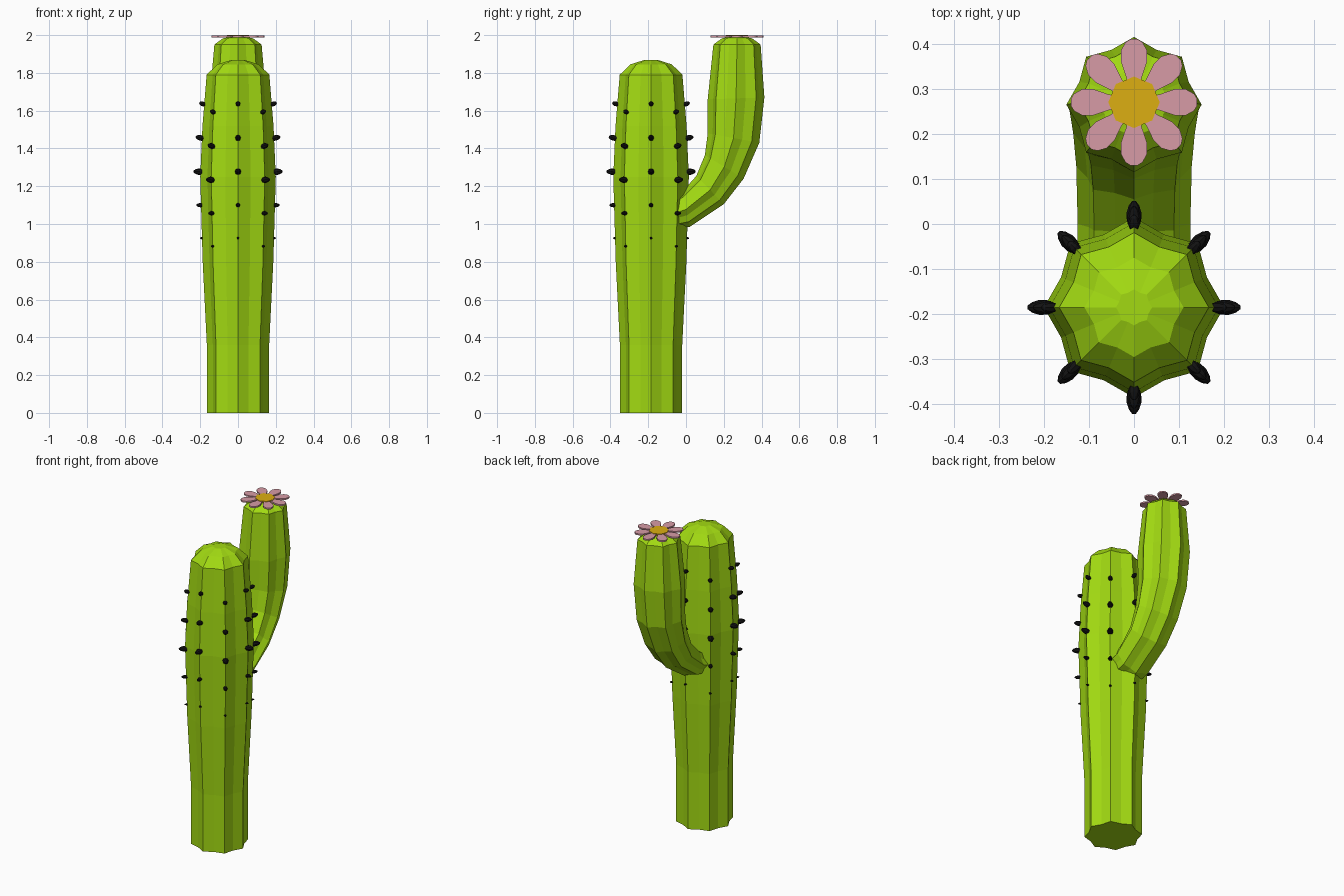
import bpy
import math
from mathutils import Vector, Matrix

if "Cube" in bpy.data.objects:
    bpy.data.objects.remove(bpy.data.objects["Cube"])

TRUNK_Y, FLOWER_Y = -0.185, 0.27
VALLEY = 0.875  # valley radius relative to the ridge radius


def material(name, color):
    mat = bpy.data.materials.new(name)
    mat.diffuse_color = (*color, 1)
    mat.use_nodes = True
    mat.node_tree.nodes["Principled BSDF"].inputs["Base Color"].default_value = mat.diffuse_color
    return mat


green = material("green", (0.36, 0.70, 0.006))
black = material("black", (0.006, 0.006, 0.006))
pink = material("pink", (0.68, 0.33, 0.38))
yellow = material("yellow", (0.72, 0.43, 0.006))


def make_object(name, verts, faces, mat):
    mesh = bpy.data.meshes.new(name)
    mesh.from_pydata(verts, [], faces)
    mesh.materials.append(mat)
    obj = bpy.data.objects.new(name, mesh)
    bpy.context.collection.objects.link(obj)
    return obj


def loft(rings):
    """Join equal-sized rings into a closed tube with flat ends."""
    n = len(rings[0])
    verts = [v for ring in rings for v in ring]
    faces = [tuple(reversed(range(n)))]
    for k in range(len(rings) - 1):
        for i in range(n):
            j = (i + 1) % n
            faces.append((k * n + i, k * n + j, (k + 1) * n + j, (k + 1) * n + i))
    faces.append(tuple(range((len(rings) - 1) * n, len(rings) * n)))
    return verts, faces


def ribbed_ring(center, half_width, half_depth, valley=VALLEY):
    """Eight-ribbed section; half_depth is the vector to the back ridge."""
    ring = []
    for i in range(16):
        a = math.tau * i / 16
        s = valley if i % 2 else 1
        ring.append(Vector(center) + s * (math.cos(a) * Vector((half_width, 0, 0))
                                          + math.sin(a) * Vector(half_depth)))
    return ring


# Trunk: height and ridge radius
trunk = [(0, .165), (.36, .165), (.80, .187), (1.25, .20), (1.52, .188),
         (1.79, .166), (1.845, .11), (1.867, .04)]
make_object("trunk", *loft([ribbed_ring((0, TRUNK_Y, z), r, (0, r, 0))
                            for z, r in trunk]), green)

# Arm: outer ridge (y, z), inner ridge (y, z), half width
arm = [((-.04, .975), (-.05, 1.15), .125),
       ((.02, .985), (-.02, 1.17), .125),
       ((.20, 1.105), (.055, 1.255), .128),
       ((.305, 1.24), (.10, 1.365), .135),
       ((.388, 1.43), (.115, 1.48), .143),
       ((.415, 1.67), (.115, 1.66), .15),
       ((.395, 1.95), (.145, 1.95), .125),
       ((.35, 1.983), (.19, 1.983), .08),
       ((.30, 1.992), (.24, 1.992), .03)]
rings = []
for outer, inner, w in arm:
    o, i = Vector((0, *outer)), Vector((0, *inner))
    rings.append(ribbed_ring((o + i) / 2, w, (o - i) / 2))
make_object("arm", *loft(rings), green)

# Spines: height, tip radius, thickness scale, upward tilt in degrees
rows = [(1.63, .207, .75, 20), (1.45, .225, .9, 12), (1.275, .236, 1, 3),
        (1.10, .221, .7, 0), (.925, .202, .4, 0)]
spine_profile = [(0, .009), (.3, .015), (.6, .016), (.85, .011), (1, .004)]
verts, faces = [], []
for z, tip, s, tilt in rows:
    base = .17
    for k in range(8):
        height = z - (.043 if k % 2 else 0)
        place = (Matrix.Translation((0, TRUNK_Y, height))
                 @ Matrix.Rotation(math.tau * k / 8, 4, 'Z')
                 @ Matrix.Translation((base, 0, 0))
                 @ Matrix.Rotation(-math.radians(tilt), 4, 'Y'))
        length = tip - base
        v, f = loft([[place @ Vector((t * length,
                                      s * r * 1.05 * math.cos(math.tau * i / 8),
                                      s * r * 1.05 * math.sin(math.tau * i / 8)))
                      for i in range(8)] for t, r in spine_profile])
        faces += [tuple(i + len(verts) for i in face) for face in f]
        verts += v
make_object("spines", verts, faces, black)

# Flower petals: distance from the flower centre and half width
half = [(.03, .014), (.055, .017), (.09, .029), (.115, .029), (.133, .019), (.14, .008)]
outline = [(x, -w) for x, w in half] + [(x, w) for x, w in reversed(half)]
for k in range(8):
    place = Matrix.Translation((0, FLOWER_Y, 0)) @ Matrix.Rotation(math.tau * k / 8, 4, 'Z')
    make_object(f"petal_{k + 1}", *loft([[place @ Vector((x, y, z)) for x, y in outline]
                                         for z in (1.988, 1.997)]), pink)

# Flower centre
make_object("flower_centre", *loft([[(r * math.cos(math.tau * i / 8),
                                      FLOWER_Y + r * math.sin(math.tau * i / 8), z)
                                     for i in range(8)]
                                    for z, r in ((1.986, .057), (2.0, .057))]), yellow)
